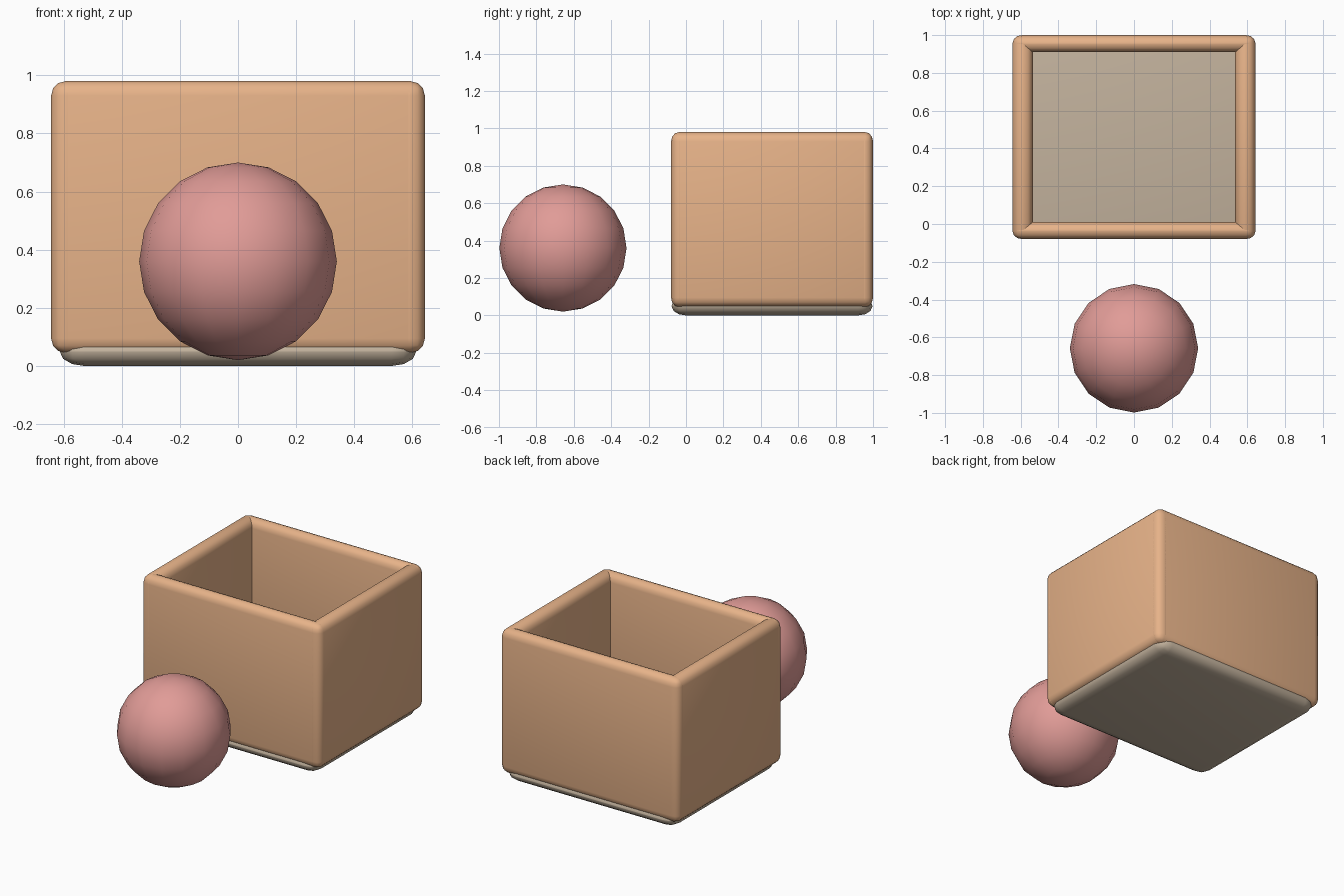
import bpy, bmesh
from math import radians
from mathutils import Vector

if "Cube" in bpy.data.objects:
    bpy.data.objects.remove(bpy.data.objects["Cube"])


def material(name, color):
    m = bpy.data.materials.new(name)
    m.diffuse_color = (*color, 1)
    m.use_nodes = True
    m.node_tree.nodes["Principled BSDF"].inputs["Base Color"].default_value = m.diffuse_color
    return m


ORANGE = material("orange_wood", (0.80, 0.45, 0.25))
TAN = material("tan_base", (0.55, 0.45, 0.34))
RED = material("red_ball", (0.75, 0.33, 0.31))


def finish(name, bm, mat, angle):
    mesh = bpy.data.meshes.new(name)
    bm.to_mesh(mesh)
    bm.free()
    mesh.materials.append(mat)
    ob = bpy.data.objects.new(name, mesh)
    bpy.context.collection.objects.link(ob)
    bpy.ops.object.select_all(action='DESELECT')
    bpy.context.view_layer.objects.active = ob
    ob.select_set(True)
    bpy.ops.object.shade_smooth_by_angle(angle=radians(angle))
    return ob


def rounded_box(name, lo, hi, radius, mat):
    """Box between two corners, edges rounded by a separate radius per axis."""
    lo, hi, r = Vector(lo), Vector(hi), Vector(radius)
    bm = bmesh.new()
    bmesh.ops.create_cube(bm, size=1)
    bmesh.ops.scale(bm, verts=bm.verts, vec=[(hi[i] - lo[i]) / r[i] for i in range(3)])
    bmesh.ops.bevel(bm, geom=bm.edges[:], offset=1, offset_type='OFFSET',
                    segments=3, profile=0.5, affect='EDGES', clamp_overlap=True)
    bmesh.ops.scale(bm, verts=bm.verts, vec=r)
    bmesh.ops.translate(bm, verts=bm.verts, vec=(lo + hi) / 2)
    return finish(name, bm, mat, 50)


# Box walls: four rounded boards overlapping at the corners
X, Y0, Y1, Z0, Z1 = 0.643, -0.08, 1.0, 0.045, 0.98
TX, TY = 0.107, 0.09
R = (0.05, 0.042, 0.05)
rounded_box("front_wall", (-X, Y0, Z0), (X, Y0 + TY, Z1), R, ORANGE)
rounded_box("back_wall", (-X, Y1 - TY, Z0), (X, Y1, Z1), R, ORANGE)
for side, name in ((-1, "left_wall"), (1, "right_wall")):
    a, b = sorted((side * X, side * (X - TX)))
    rounded_box(name, (a, Y0, Z0), (b, Y1, Z1), R, ORANGE)

# Box floor, showing below the walls
rounded_box("box_floor", (-0.613, -0.077, 0), (0.613, 0.997, 0.1),
            (0.085, 0.075, 0.049), TAN)

# Ball in front of the box
bm = bmesh.new()
bmesh.ops.create_uvsphere(bm, u_segments=16, v_segments=10, radius=0.34)
bmesh.ops.translate(bm, verts=bm.verts, vec=(0, -0.658, 0.36))
finish("ball", bm, RED, 60)
